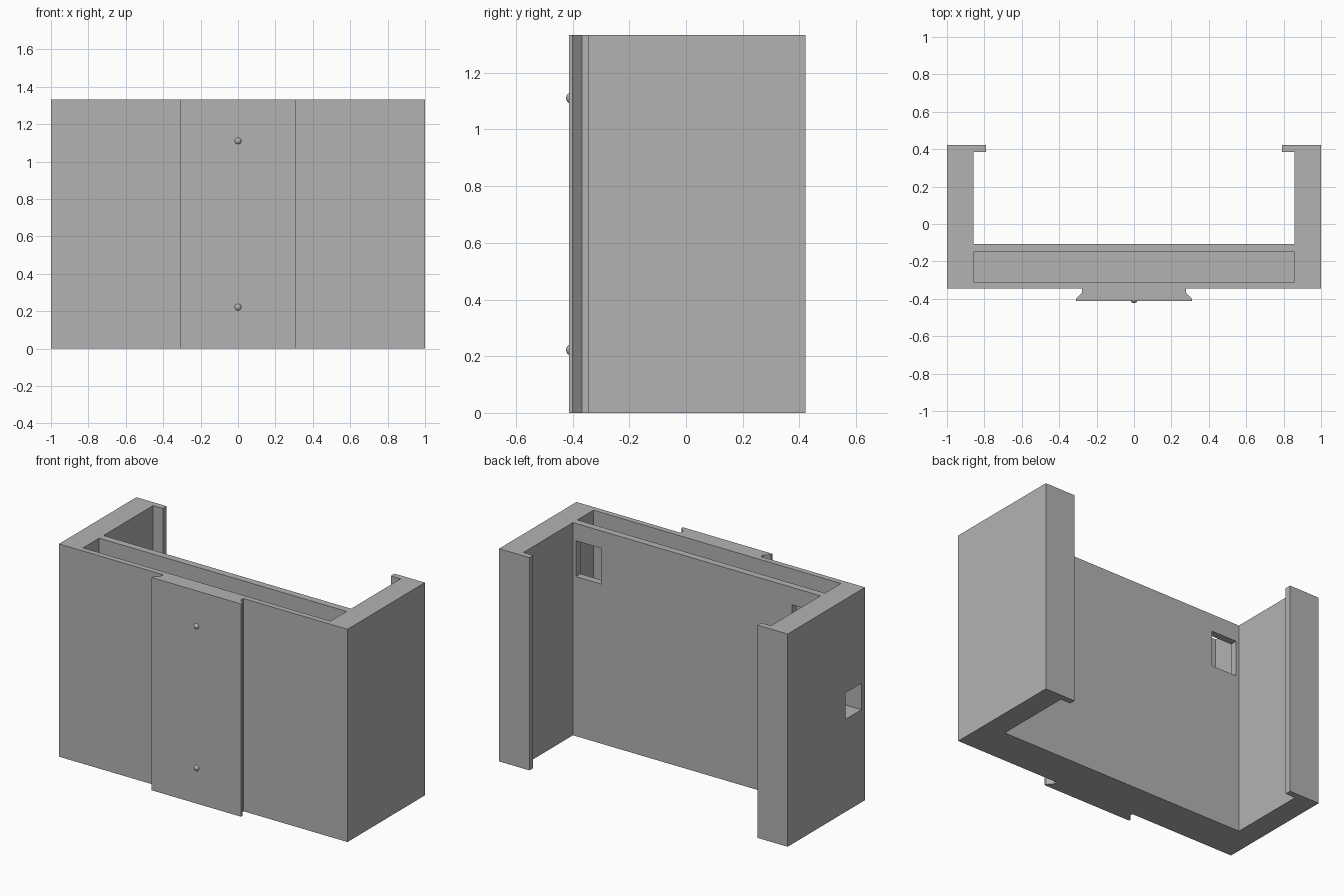
import bpy
import bmesh

HEIGHT = 1.333

if "Cube" in bpy.data.objects:
    bpy.data.objects.remove(bpy.data.objects["Cube"], do_unlink=True)

# Single plain grey
grey = bpy.data.materials.new("plain_grey")
grey.use_nodes = True
colour = (0.45, 0.45, 0.45, 1)
grey.diffuse_color = colour
grey.node_tree.nodes["Principled BSDF"].inputs["Base Color"].default_value = colour


def prism(name, outline, z0, z1):
    """Extrude a flat outline from z0 up to z1."""
    bm = bmesh.new()
    face = bm.faces.new([bm.verts.new((x, y, z0)) for x, y in outline])
    top = bmesh.ops.extrude_face_region(bm, geom=[face])["geom"]
    verts = [v for v in top if isinstance(v, bmesh.types.BMVert)]
    bmesh.ops.translate(bm, verts=verts, vec=(0, 0, z1 - z0))
    bmesh.ops.recalc_face_normals(bm, faces=bm.faces)
    mesh = bpy.data.meshes.new(name)
    bm.to_mesh(mesh)
    bm.free()
    mesh.materials.append(grey)
    obj = bpy.data.objects.new(name, mesh)
    bpy.context.collection.objects.link(obj)
    return obj


def cut(target, name, x0, x1, y0, y1, z0, z1):
    """Remove a box from the target."""
    cutter = prism(name, [(x0, y0), (x1, y0), (x1, y1), (x0, y1)], z0, z1)
    cutter.hide_render = True
    mod = target.modifiers.new(name, "BOOLEAN")
    mod.operation = "DIFFERENCE"
    mod.solver = "EXACT"
    mod.object = cutter
    bpy.context.view_layer.objects.active = target
    bpy.ops.object.modifier_apply(modifier=mod.name)
    bpy.data.objects.remove(cutter, do_unlink=True)


# Bracket: dovetail rail, front wall, side arms and hooked lips in one outline
half = [
    (0.31, -0.412), (0.31, -0.40), (0.278, -0.367), (0.278, -0.344),
    (1, -0.344), (1, 0.422), (0.79, 0.422), (0.79, 0.384),
    (0.858, 0.384), (0.858, -0.106),
]
outline = half + [(-x, y) for x, y in reversed(half)]
bracket = prism("bracket_body", outline, 0, HEIGHT)

# Deep pocket open at the top
cut(bracket, "pocket", -0.858, 0.858, -0.309, -0.15, 0.04, HEIGHT + 0.1)

# Two windows from the cradle into the pocket
for side in (-1, 1):
    x0, x1 = sorted((side * 0.66, side * 0.838))
    cut(bracket, "window", x0, x1, -0.2, -0.05, 1.0, 1.224)

# Cable hole through the right arm into the pocket
cut(bracket, "cable_hole", -1.1, -0.8, -0.308, -0.151, 0.58, 0.745)

# Small round detents on the rail
for label, z in (("lower", 0.222), ("upper", 1.111)):
    bpy.ops.mesh.primitive_uv_sphere_add(
        segments=24, ring_count=12, radius=0.02, location=(0, -0.403, z))
    bump = bpy.context.object
    bump.name = label + "_detent"
    bump.data.materials.append(grey)
    bpy.ops.object.shade_smooth()
